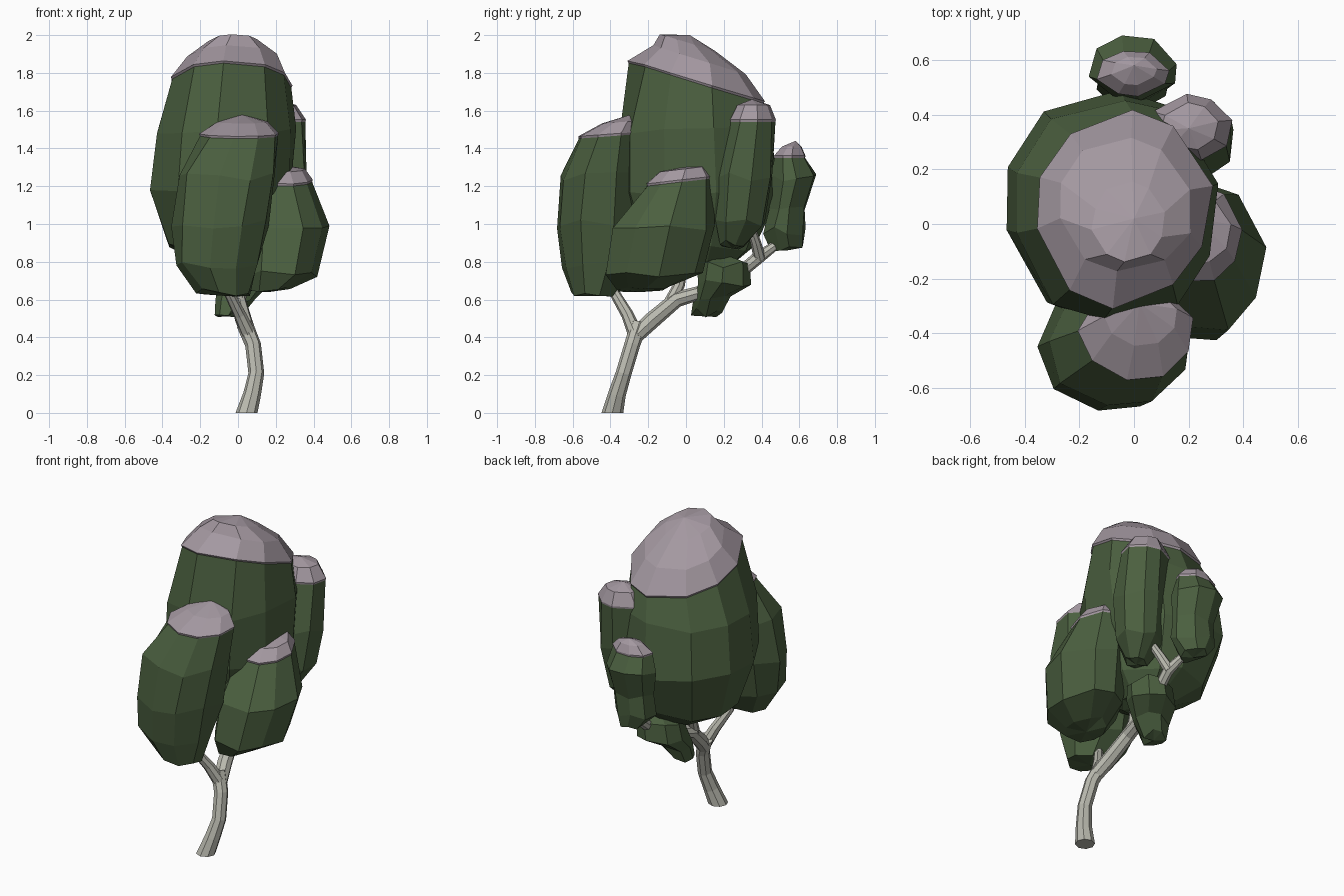
import bpy, bmesh, math, random
from mathutils import Vector

random.seed(7)


def material(name, rgb):
    m = bpy.data.materials.new(name)
    m.diffuse_color = (*rgb, 1)
    return m


GREEN = material("leaf green", (0.07, 0.115, 0.05))
MAUVE = material("pale mauve", (0.37, 0.315, 0.355))
BARK = material("grey bark", (0.49, 0.49, 0.43))


def finish(name, bm, mats):
    bmesh.ops.recalc_face_normals(bm, faces=bm.faces)
    me = bpy.data.meshes.new(name)
    bm.to_mesh(me)
    bm.free()
    for m in mats:
        me.materials.append(m)
    ob = bpy.data.objects.new(name, me)
    bpy.context.collection.objects.link(ob)
    return ob


def bridge(bm, a, b, mat=0):
    n = len(a)
    for i in range(n):
        f = bm.faces.new((a[i], a[(i + 1) % n], b[(i + 1) % n], b[i]))
        f.material_index = mat


def clump(name, rings, apex, rim=None, tilt=0.0, sides=10):
    """Faceted foliage: rings are (z, x0, x1, y0, y1); faces above the rim ring are the cap."""
    bm = bmesh.new()
    turn = random.uniform(0, 1)
    wob = [random.uniform(-0.13, 0.13) for _ in range(sides)]
    prev = None
    for k, (z, x0, x1, y0, y1) in enumerate(rings):
        cx, cy, rx, ry = (x0 + x1) / 2, (y0 + y1) / 2, (x1 - x0) / 2, (y1 - y0) / 2
        top = rim is not None and k >= rim
        pts = []
        for i in range(sides):
            a = 2 * math.pi * i / sides + turn + wob[i]
            r = 1.03 + random.uniform(-0.05, 0.05)
            dz = tilt * ry * math.sin(a) if top else random.uniform(-0.025, 0.025)
            pts.append(Vector((cx + rx * r * math.cos(a), cy + ry * r * math.sin(a), z + dz)))
        ring = [bm.verts.new(p) for p in pts]
        if prev:
            bridge(bm, prev, ring, 1 if rim is not None and k > rim else 0)
        else:
            # shallow pointed underside
            low = bm.verts.new((cx, cy, z - 0.02))
            for i in range(sides):
                bm.faces.new((ring[(i + 1) % sides], ring[i], low))
        prev = ring
        if k == rim:  # thin lip where the cap overhangs the leaves
            c = Vector((cx, cy, 0))
            lip = []
            for p in pts:
                d = p - c
                d.z = 0
                lip.append(bm.verts.new(p + d * 0.02 + Vector((0, 0, 0.012))))
            bridge(bm, prev, lip, 1)
            prev = lip
    tip = bm.verts.new(apex)
    for i in range(sides):
        f = bm.faces.new((prev[i], prev[(i + 1) % sides], tip))
        f.material_index = 0 if rim is None else 1
    return finish(name, bm, [GREEN, MAUVE])


def limb(name, path, sides=8):
    """Tapered tube along (x, y, z, radius) points."""
    bm = bmesh.new()
    P = [Vector(p[:3]) for p in path]
    rings = []
    for i, p in enumerate(P):
        t = (P[min(i + 1, len(P) - 1)] - P[max(i - 1, 0)]).normalized()
        if i == 0 and p.z < 0.01:
            t = Vector((0, 0, 1))
        u = Vector((1, 0, 0)) - t * t.x
        u.normalize()
        v = t.cross(u)
        r = path[i][3]
        rings.append([bm.verts.new(p + r * (math.cos(a) * u + math.sin(a) * v))
                      for a in (2 * math.pi * s / sides for s in range(sides))])
    for a, b in zip(rings, rings[1:]):
        bridge(bm, a, b)
    bm.faces.new(rings[0])
    bm.faces.new(rings[-1])
    return finish(name, bm, [BARK])


# Trunk and branches
limb("trunk", [(0.045, -0.39, 0, 0.058), (0.075, -0.365, 0.1, 0.047), (0.097, -0.33, 0.21, 0.042),
               (0.08, -0.285, 0.36, 0.042), (0.035, -0.25, 0.47, 0.044)])
limb("front_branch", [(0.06, -0.265, 0.41, 0.04), (0.01, -0.31, 0.52, 0.033),
                      (-0.045, -0.375, 0.63, 0.028), (-0.06, -0.42, 0.8, 0.022)])
limb("back_branch", [(0.06, -0.265, 0.41, 0.042), (0.03, -0.18, 0.49, 0.045),
                     (0.0, -0.05, 0.6, 0.042), (0.02, 0.12, 0.65, 0.035),
                     (0.05, 0.26, 0.72, 0.033), (0.06, 0.38, 0.82, 0.034), (0.01, 0.52, 0.92, 0.02)])
limb("middle_branch", [(0.0, -0.08, 0.59, 0.035), (-0.02, -0.035, 0.68, 0.03), (-0.02, 0.0, 0.88, 0.022)])
limb("side_branch", [(0.06, 0.39, 0.82, 0.033), (0.11, 0.37, 0.9, 0.028), (0.18, 0.33, 1.02, 0.02)])

# Foliage clumps, the larger ones with pale caps
clump("main_foliage", [(0.77, -0.2, 0.1, -0.08, 0.22), (0.88, -0.37, 0.2, -0.25, 0.37),
                       (1.17, -0.47, 0.29, -0.35, 0.48), (1.5, -0.44, 0.30, -0.35, 0.45),
                       (1.745, -0.35, 0.27, -0.28, 0.39), (1.87, -0.28, 0.21, -0.17, 0.31),
                       (1.96, -0.15, 0.11, -0.13, 0.15)],
      (0.0, 0.02, 2.0), rim=4, tilt=-0.32)
clump("front_foliage", [(0.64, -0.22, 0.07, -0.6, -0.38), (0.78, -0.33, 0.11, -0.65, -0.28),
                        (1.0, -0.34, 0.16, -0.69, -0.22), (1.25, -0.31, 0.2, -0.66, -0.21),
                        (1.465, -0.19, 0.21, -0.56, -0.23), (1.54, -0.11, 0.16, -0.44, -0.24)],
      (0.02, -0.29, 1.58), rim=4, tilt=0.08, sides=9)
clump("right_foliage", [(0.66, 0.06, 0.27, -0.37, -0.1), (0.74, 0.03, 0.41, -0.44, 0.08),
                        (0.98, 0.03, 0.47, -0.4, 0.15), (1.22, 0.06, 0.39, -0.22, 0.13),
                        (1.29, 0.1, 0.35, -0.15, 0.11)],
      (0.23, 0.02, 1.31), rim=3, tilt=0.12, sides=9)
clump("back_right_foliage", [(0.89, 0.13, 0.25, 0.18, 0.31), (1.0, 0.06, 0.33, 0.15, 0.42),
                             (1.25, 0.05, 0.37, 0.16, 0.46), (1.54, 0.05, 0.36, 0.23, 0.47),
                             (1.63, 0.1, 0.31, 0.27, 0.44)],
      (0.2, 0.35, 1.66), rim=3, sides=8)
clump("back_foliage", [(0.88, -0.07, 0.07, 0.45, 0.62), (0.96, -0.14, 0.12, 0.41, 0.63),
                       (1.1, -0.13, 0.13, 0.44, 0.63), (1.25, -0.16, 0.16, 0.45, 0.69),
                       (1.35, -0.13, 0.12, 0.47, 0.63), (1.41, -0.08, 0.08, 0.51, 0.61)],
      (0.0, 0.58, 1.44), rim=4, sides=8)
clump("low_foliage", [(0.53, -0.12, 0.01, 0.03, 0.19), (0.61, -0.12, 0.09, 0.04, 0.23),
                      (0.68, -0.1, 0.17, 0.06, 0.34), (0.78, -0.08, 0.18, 0.07, 0.34)],
      (0.05, 0.2, 0.84), sides=8)
